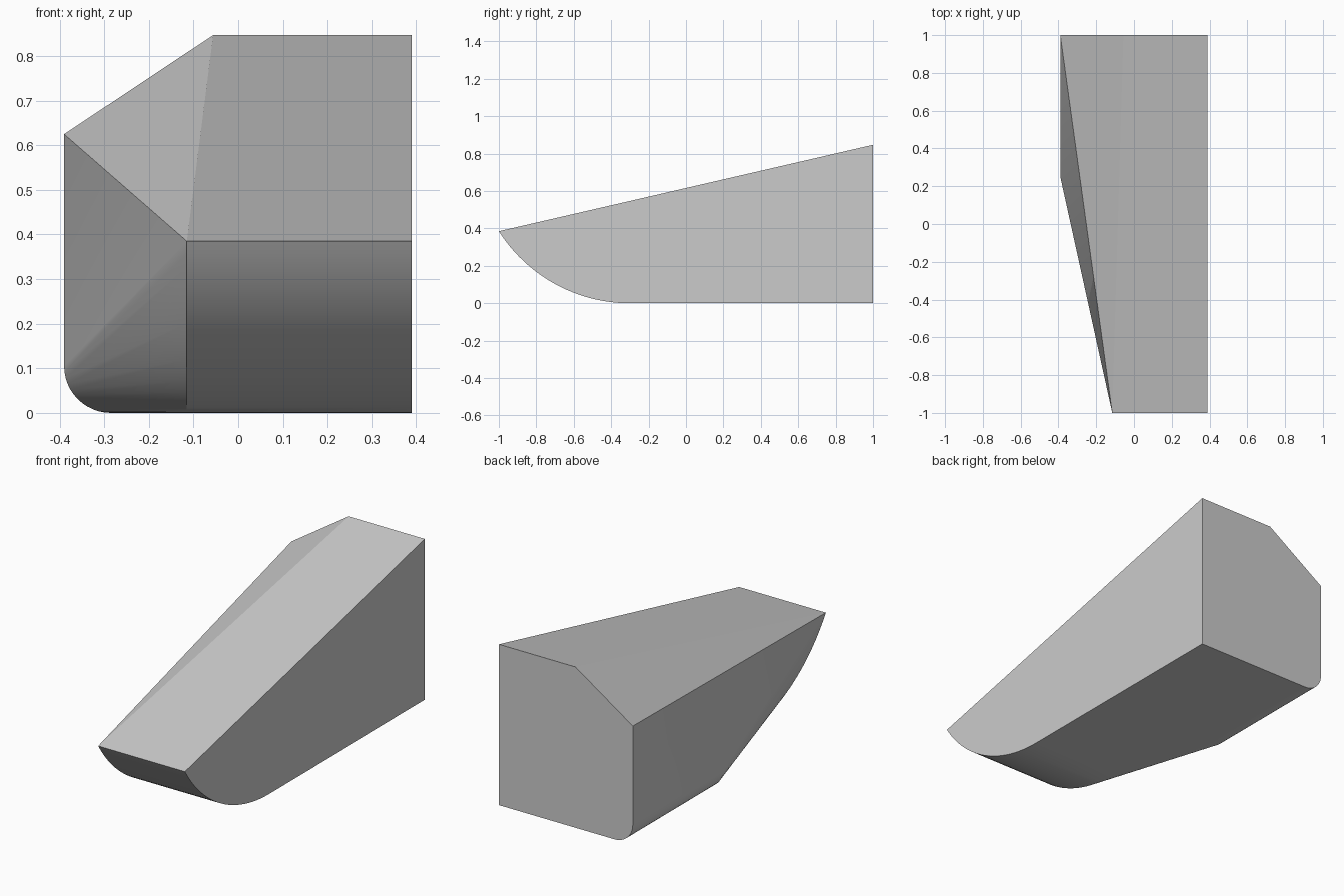
import bpy, bmesh
from math import sin, cos, pi, asin, radians

cube = bpy.data.objects.get("Cube")
if cube:
    bpy.data.objects.remove(cube)

INNER, OUTER, NOSE_X = 0.39, -0.39, -0.115
NOSE_Z, TOP_Z = 0.385, 0.847
FLAT_Y = -0.3          # where the curved underside meets the flat base
SHOULDER_Y = 0.25      # where the outer wall starts to taper
CORNER = 0.105         # radius of the lower outer edge

grey = bpy.data.materials.new("plain_grey")
grey.use_nodes = True
colour = (0.6, 0.6, 0.6, 1)
grey.diffuse_color = colour
grey.node_tree.nodes["Principled BSDF"].inputs["Base Color"].default_value = colour

# Back outline, with the chamfered upper corner
points = [(INNER, 1, 0), (INNER, 1, TOP_Z), (-0.056, 1, TOP_Z), (OUTER, 1, 0.625)]

# Rounded lower edge, running from the shoulder to the back
for i in range(13):
    a = pi / 2 * i / 12
    x = OUTER + CORNER * (1 - cos(a))
    z = CORNER * (1 - sin(a))
    points += [(x, y, z) for y in (SHOULDER_Y, 1)]

# Curved underside of the nose, across its full width
run = 1 + FLAT_Y
radius = (run ** 2 + NOSE_Z ** 2) / (2 * NOSE_Z)
sweep = asin(run / radius)
for i in range(25):
    a = sweep * i / 24
    y = FLAT_Y - radius * sin(a)
    z = radius * (1 - cos(a))
    points += [(x, y, z) for x in (NOSE_X, INNER)]

# Solid skin around the outlines
bm = bmesh.new()
for p in points:
    bm.verts.new(p)
bmesh.ops.convex_hull(bm, input=bm.verts[:])
bmesh.ops.delete(bm, geom=[v for v in bm.verts if not v.link_faces], context='VERTS')
bmesh.ops.dissolve_limit(bm, angle_limit=radians(0.2), verts=bm.verts[:], edges=bm.edges[:])
bmesh.ops.recalc_face_normals(bm, faces=bm.faces[:])

mesh = bpy.data.meshes.new("wedge_body")
bm.to_mesh(mesh)
bm.free()
mesh.materials.append(grey)
body = bpy.data.objects.new("wedge_body", mesh)
bpy.context.collection.objects.link(body)

# Smooth the curved areas and keep the main edges crisp
bpy.ops.object.select_all(action='DESELECT')
body.select_set(True)
bpy.context.view_layer.objects.active = body
bpy.ops.object.shade_smooth_by_angle(angle=radians(20))
